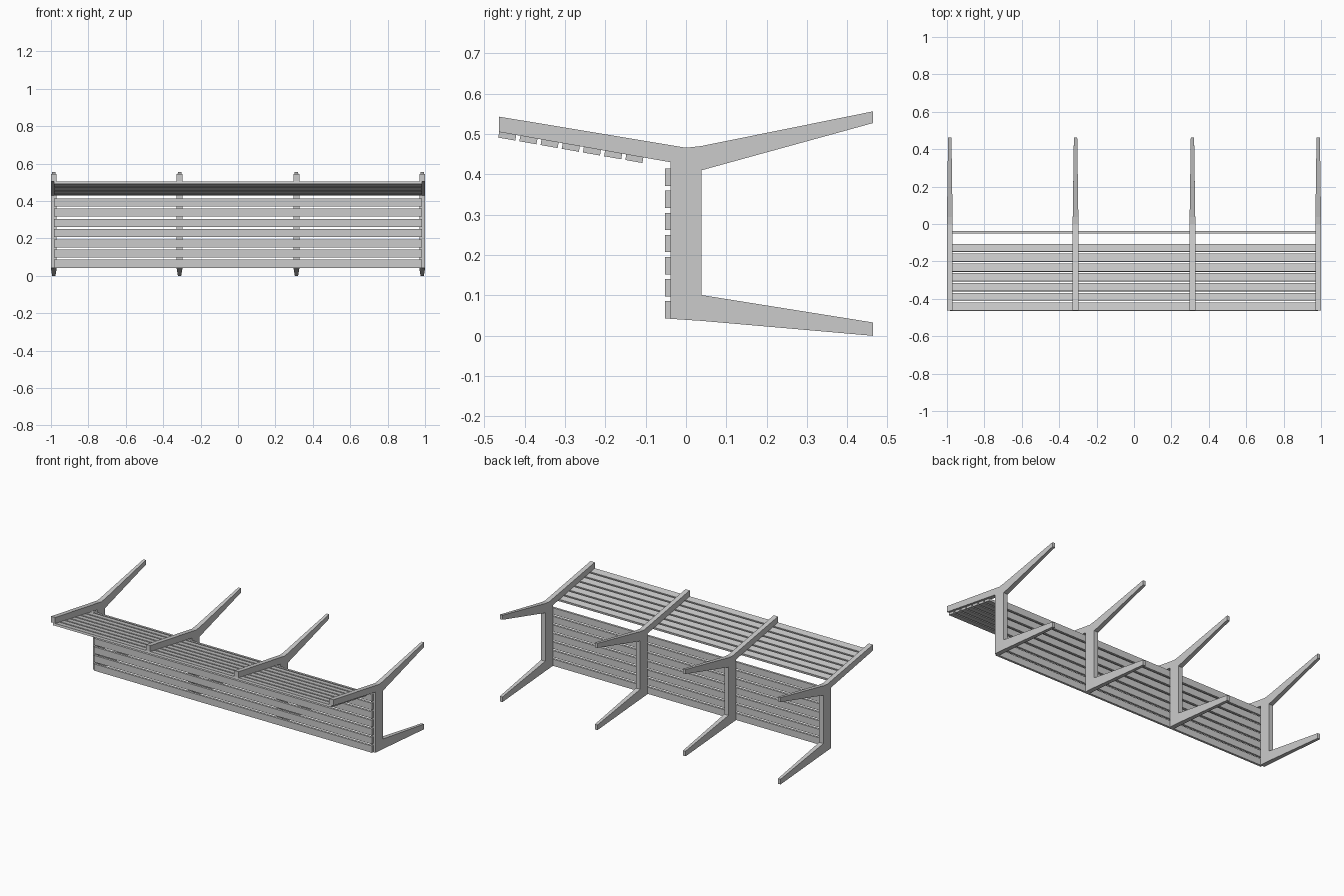
import bpy, bmesh, math
from mathutils import Vector

if "Cube" in bpy.data.objects:
    bpy.data.objects.remove(bpy.data.objects["Cube"])

# Side profile of a frame: (y, z, half width in x)
W, T = 0.015, 0.009
PTS = [(-0.463, 0.543, W), (0, 0.466, W), (0.037, 0.470, W),
       (0.463, 0.556, T), (0.463, 0.527, T), (0.038, 0.410, W),
       (0.038, 0.101, W), (0.463, 0.033, T), (0.463, 0.0, T),
       (0.038, 0.037, W), (-0.038, 0.042, W), (-0.038, 0.430, W),
       (-0.463, 0.505, W)]
# Front arm, post, back arm, foot
PIECES = [(0, 1, 11, 12), (1, 2, 5, 6, 9, 10, 11), (2, 3, 4, 5), (6, 7, 8, 9)]


def add_object(name, bm):
    bmesh.ops.recalc_face_normals(bm, faces=bm.faces)
    mesh = bpy.data.meshes.new(name)
    bm.to_mesh(mesh)
    bm.free()
    obj = bpy.data.objects.new(name, mesh)
    bpy.context.collection.objects.link(obj)
    return obj


def frame(name, x):
    bm = bmesh.new()
    left = [bm.verts.new((x - w, y, z)) for y, z, w in PTS]
    right = [bm.verts.new((x + w, y, z)) for y, z, w in PTS]
    for side in (left, right):
        for p in PIECES:
            bm.faces.new([side[i] for i in p])
    for i in range(len(PTS)):
        j = (i + 1) % len(PTS)
        bm.faces.new((left[i], left[j], right[j], right[i]))
    add_object(name, bm)


def slat(name, start, along, normal, width=0.043, thick=0.014, half=0.985):
    a, n = along * width, normal * thick
    bm = bmesh.new()
    corners = (start, start + a, start + a + n, start + n)
    loop = [bm.verts.new((-half, c.x, c.y)) for c in corners]
    face = bm.faces.new(loop)
    out = bmesh.ops.extrude_face_region(bm, geom=[face])
    moved = [v for v in out['geom'] if isinstance(v, bmesh.types.BMVert)]
    bmesh.ops.translate(bm, verts=moved, vec=(2 * half, 0, 0))
    add_object(name, bm)


# Four support frames
for i, x in enumerate((-0.985, -0.3125, 0.3125, 0.985)):
    frame(f"frame_{i + 1}", x)

# Sloping slats hung under the front arms
slope = Vector((0.425, -0.075)).normalized()
down = Vector((slope.y, -slope.x))
for i in range(7):
    slat(f"sloping_slat_{i + 1}", Vector((-0.463, 0.505)) + slope * 0.0533 * i,
         slope, down)

# Upright slats on the front of the posts
for i in range(7):
    slat(f"upright_slat_{i + 1}", Vector((-0.038, 0.043 + 0.0547 * i)),
         Vector((0, 1)), Vector((-1, 0)))
